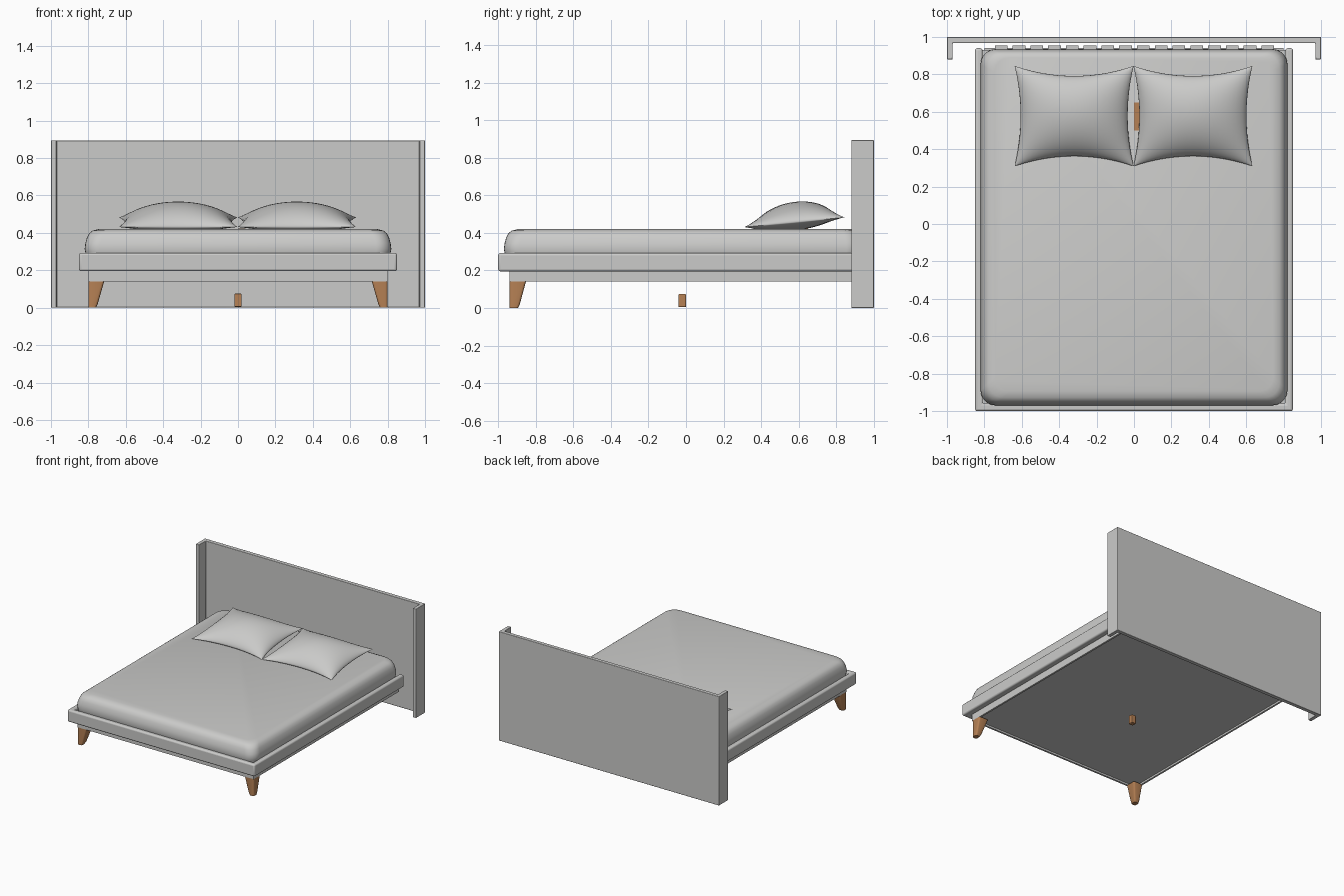
import bpy, bmesh, math

if "Cube" in bpy.data.objects:
    bpy.data.objects.remove(bpy.data.objects["Cube"])


def material(name, rgb):
    m = bpy.data.materials.new(name)
    m.diffuse_color = (*rgb, 1)
    m.use_nodes = True
    m.node_tree.nodes["Principled BSDF"].inputs["Base Color"].default_value = m.diffuse_color
    return m


FABRIC = material("light_grey_fabric", (0.6, 0.6, 0.59))
WOOD = material("warm_wood", (0.47, 0.22, 0.09))


def finish(bm, name, mat, bevel=0, angle=35):
    bmesh.ops.recalc_face_normals(bm, faces=bm.faces)
    me = bpy.data.meshes.new(name)
    bm.to_mesh(me)
    bm.free()
    ob = bpy.data.objects.new(name, me)
    bpy.context.collection.objects.link(ob)
    me.materials.append(mat)
    if bevel:
        b = ob.modifiers.new("bevel", 'BEVEL')
        b.width, b.segments = bevel, 3
    bpy.ops.object.select_all(action='DESELECT')
    ob.select_set(True)
    bpy.context.view_layer.objects.active = ob
    bpy.ops.object.shade_smooth_by_angle(angle=math.radians(angle))
    return ob


def loft(bm, rings):
    """Skin a closed, capped solid through rings of points."""
    loops = [[bm.verts.new(p) for p in r] for r in rings]
    n = len(loops[0])
    for a, b in zip(loops, loops[1:]):
        for i in range(n):
            j = (i + 1) % n
            bm.faces.new((a[i], a[j], b[j], b[i]))
    bm.faces.new(loops[0][::-1])
    bm.faces.new(loops[-1])


def rect(x0, x1, y0, y1, z):
    return [(x0, y0, z), (x1, y0, z), (x1, y1, z), (x0, y1, z)]


def box(name, x0, x1, y0, y1, z0, z1, mat=FABRIC, bevel=0):
    bm = bmesh.new()
    loft(bm, [rect(x0, x1, y0, y1, z0), rect(x0, x1, y0, y1, z1)])
    return finish(bm, name, mat, bevel)


def round_rect(x0, x1, y0, y1, r, z, n=6):
    pts = []
    for k, (cx, cy) in enumerate([(x1 - r, y1 - r), (x0 + r, y1 - r),
                                  (x0 + r, y0 + r), (x1 - r, y0 + r)]):
        for i in range(n + 1):
            a = math.pi / 2 * (k + i / n)
            pts.append((cx + r * math.cos(a), cy + r * math.sin(a), z))
    return pts


# Headboard with forward-facing wings, one C-shaped plan
bm = bmesh.new()
plan = [(-1, 0.88), (-0.97, 0.88), (-0.97, 0.968), (0.97, 0.968),
        (0.97, 0.88), (1, 0.88), (1, 1), (-1, 1)]
loft(bm, [[(x, y, z) for x, y in plan] for z in (0, 0.895)])
finish(bm, "headboard", FABRIC, 0.004)

# Upholstered side rails: a U-shaped plan open towards the headboard
bm = bmesh.new()
plan = [(-0.85, -1), (0.85, -1), (0.85, 0.94), (0.81, 0.94),
        (0.81, -0.96), (-0.81, -0.96), (-0.81, 0.94), (-0.85, 0.94)]
loft(bm, [[(x, y, z) for x, y in plan] for z in (0.195, 0.293)])
finish(bm, "bed_rails", FABRIC, 0.012)

# Recessed base below the rails, with a closed underside
for s, n in ((-1, "left"), (1, "right")):
    box(n + "_skirt", *sorted((s * 0.785, s * 0.80)), -0.94, 0.94, 0.14, 0.2)
box("front_skirt", -0.785, 0.785, -0.94, -0.925, 0.14, 0.2)
box("rear_skirt", -0.785, 0.785, 0.925, 0.94, 0.14, 0.2)
box("underside_panel", -0.785, 0.785, -0.925, 0.925, 0.155, 0.17)
box("rail_bottom_panel", -0.83, 0.83, -0.98, 0.93, 0.198, 0.21)

# Slats running lengthwise, with ends showing at the head
for i in range(16):
    x = -0.71 + i * 0.095
    box("slat_%02d" % i, x - 0.034, x + 0.034, -0.9, 0.955, 0.27, 0.285)

# Mattress with soft rounded edges
bm = bmesh.new()
profile = [(0.012, 0.24), (0.004, 0.295), (0, 0.315), (0.004, 0.345),
           (0.012, 0.375), (0.024, 0.398), (0.042, 0.412), (0.075, 0.42)]
loft(bm, [round_rect(-0.82 + d, 0.82 - d, -0.97 + d, 0.935 - d * 0.6, 0.08, z)
          for d, z in profile])
finish(bm, "mattress", FABRIC, angle=60)


def pillow(name, cx):
    bm = bmesh.new()
    n = 24
    shape = [-math.cos(math.pi * i / n) for i in range(n + 1)]

    def point(u, v, top):
        # pinched edges, pointed corners, seam tilting up to the head
        x = cx + 0.318 * u * (1 - 0.10 * (1 - v * v))
        y = 0.577 + 0.268 * v * (1 - 0.20 * (1 - u * u))
        seam = 0.457 + 0.026 * v
        puff = ((1 - u * u) * (1 - v * v)) ** 0.6
        return (x, y, seam + puff * (0.108 if top else -0.045))

    for top in (True, False):
        g = [[bm.verts.new(point(u, v, top)) for v in shape] for u in shape]
        for i in range(n):
            for j in range(n):
                bm.faces.new((g[i][j], g[i + 1][j], g[i + 1][j + 1], g[i][j + 1]))
    bmesh.ops.remove_doubles(bm, verts=bm.verts, dist=0.0003)
    finish(bm, name, FABRIC, angle=60)


pillow("left_pillow", -0.32)
pillow("right_pillow", 0.315)

# Tapered front legs, straight on the outer corner
for s, n in ((-1, "left"), (1, "right")):
    bm = bmesh.new()
    rings = []
    for w, d, z in ((0.04, 0.045, 0), (0.05, 0.055, 0.02), (0.085, 0.088, 0.142)):
        x0, x1 = sorted((s * 0.80, s * (0.80 - w)))
        rings.append(round_rect(x0, x1, -0.94, -0.94 + d, 0.012, z, 3))
    loft(bm, rings)
    finish(bm, n + "_front_leg", WOOD)

# Small centre support foot and the wood strip between the pillows
box("centre_foot", -0.02, 0.02, -0.04, 0.0, 0.005, 0.075, WOOD, 0.005)
box("wood_strip", 0.0, 0.04, 0.5, 0.65, 0.417, 0.423, WOOD)
